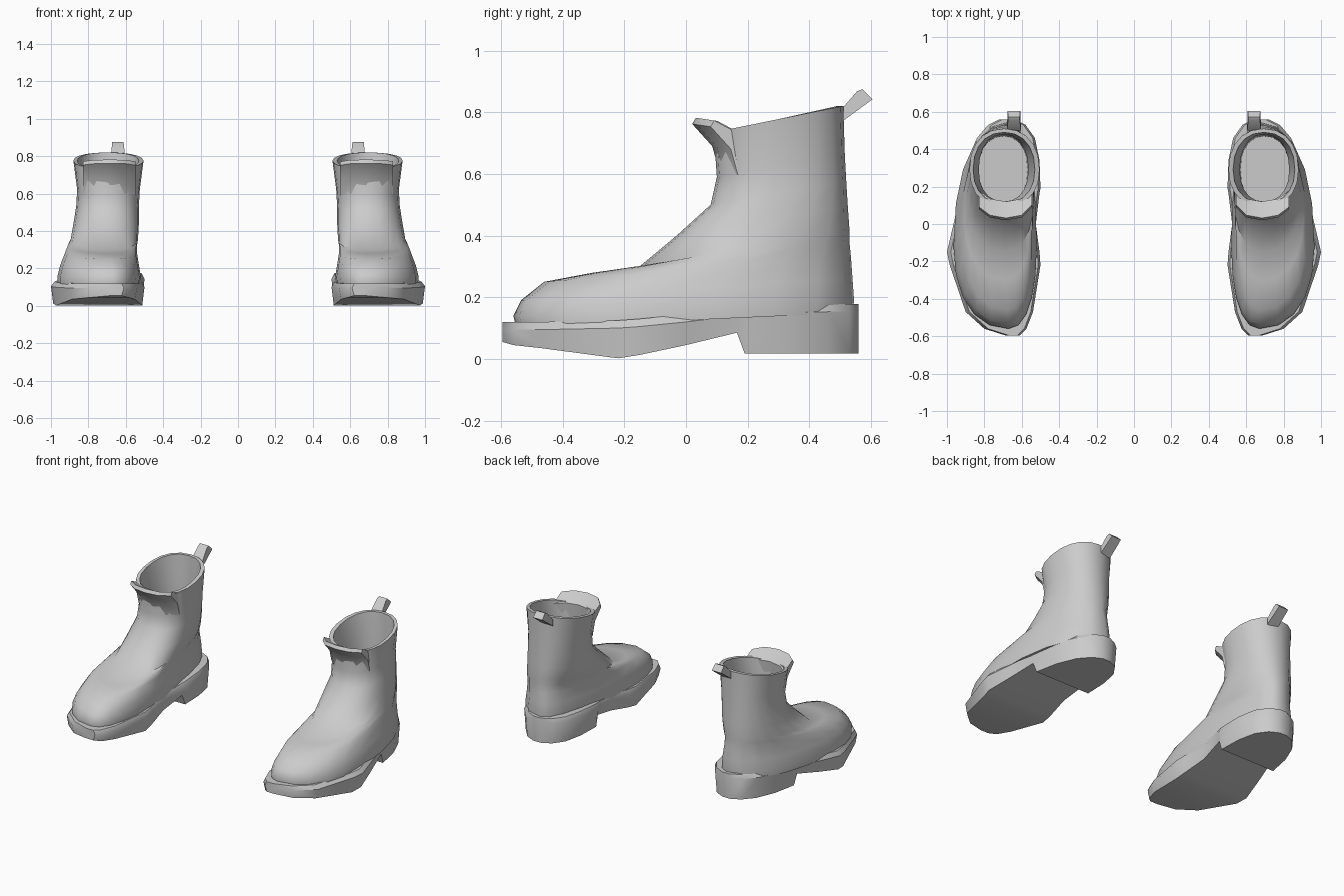
import bpy, bmesh, math

grey = bpy.data.materials.new("boot_grey")
grey.diffuse_color = (0.6, 0.6, 0.6, 1)


def loft(name, rings, angle=40):
    """Skin a list of equal closed rings, cap both ends and mirror to the other boot."""
    bm = bmesh.new()
    vs = [[bm.verts.new(p) for p in r] for r in rings]
    n = len(vs[0])
    for a, b in zip(vs, vs[1:]):
        for i in range(n):
            j = (i + 1) % n
            bm.faces.new((a[i], a[j], b[j], b[i]))
    bm.faces.new(vs[0][::-1])
    bm.faces.new(vs[-1])
    bmesh.ops.recalc_face_normals(bm, faces=bm.faces)
    me = bpy.data.meshes.new(name)
    bm.to_mesh(me)
    bm.free()
    me.materials.append(grey)
    ob = bpy.data.objects.new(name, me)
    bpy.context.collection.objects.link(ob)
    bpy.ops.object.select_all(action='DESELECT')
    ob.select_set(True)
    bpy.context.view_layer.objects.active = ob
    bpy.ops.object.shade_smooth_by_angle(angle=math.radians(angle))
    ob.modifiers.new("other_boot", 'MIRROR').use_mirror_merge = False
    return ob


def ring(yf, zf, yb, zb, x0, x1, xc, ym, e=1.0, n=20):
    """Tilted egg-shaped ring: front/back y and z, inner/outer x, centre, squareness e."""
    pts = []
    for i in range(n):
        t = 2 * math.pi * i / n
        c, s = math.cos(t), math.sin(t)
        u = math.copysign(abs(c) ** e, c)
        v = math.copysign(abs(s) ** e, s)
        x = xc + u * ((x1 - xc) if u > 0 else (xc - x0))
        y = ym + v * ((yb - ym) if v > 0 else (ym - yf))
        pts.append((x, y, zf + (zb - zf) * (y - yf) / (yb - yf)))
    return pts


# Leather upper: from welt over the toe and instep up the shaft, then down inside
loft("boot_upper", [
    ring(-0.55, 0.10, 0.54, 0.15, 0.525, 0.965, 0.67, -0.12, 0.9),
    ring(-0.56, 0.14, 0.545, 0.19, 0.52, 0.965, 0.67, -0.12, 0.9),
    ring(-0.535, 0.19, 0.54, 0.26, 0.53, 0.95, 0.67, -0.10, 0.9),
    ring(-0.46, 0.25, 0.535, 0.33, 0.54, 0.925, 0.68, -0.04, 0.9),
    ring(-0.30, 0.28, 0.53, 0.38, 0.54, 0.91, 0.69, 0.06, 0.9),
    ring(-0.15, 0.30, 0.53, 0.42, 0.535, 0.895, 0.69, 0.15, 0.9),
    ring(-0.03, 0.40, 0.525, 0.49, 0.53, 0.88, 0.69, 0.22, 0.9),
    ring(0.08, 0.50, 0.52, 0.57, 0.53, 0.865, 0.695, 0.28, 0.9),
    ring(0.10, 0.59, 0.515, 0.66, 0.525, 0.86, 0.695, 0.29, 0.9),
    ring(0.09, 0.735, 0.51, 0.82, 0.505, 0.88, 0.695, 0.29, 0.9),
    ring(0.11, 0.735, 0.49, 0.82, 0.53, 0.86, 0.695, 0.29, 0.9),
    ring(0.12, 0.55, 0.48, 0.60, 0.565, 0.83, 0.695, 0.29, 0.9),
    ring(0.10, 0.20, 0.47, 0.20, 0.57, 0.83, 0.695, 0.29, 0.9),
], 50)

# Sole and heel: stations of y, inner x, outer x, bottom z, top z
stations = [
    (-0.595, 0.61, 0.69, 0.055, 0.12), (-0.56, 0.575, 0.80, 0.045, 0.12),
    (-0.47, 0.54, 0.90, 0.035, 0.12), (-0.22, 0.50, 0.985, 0.002, 0.125),
    (-0.15, 0.505, 1.0, 0.013, 0.13), (0.00, 0.525, 0.965, 0.045, 0.145),
    (0.165, 0.505, 0.925, 0.085, 0.165), (0.19, 0.50, 0.92, 0.018, 0.168),
    (0.34, 0.505, 0.89, 0.018, 0.175), (0.46, 0.53, 0.84, 0.018, 0.178),
    (0.53, 0.58, 0.78, 0.018, 0.178), (0.56, 0.64, 0.72, 0.018, 0.178),
]
sole = []
for y, a, b, z0, z1 in stations:
    m = z1 - 0.025
    sole.append([(a + .012, y, z0), (a, y, m), (a + .012, y, z1),
                 (b - .02, y, z1), (b, y, m), (b - .012, y, z0)])
loft("sole_and_heel", sole, 35)

# Flared lip at the front of the collar
profile = [(0.11, 0.60), (0.085, 0.69), (0.02, 0.762), (0.032, 0.782), (0.12, 0.735)]
lip = []
for x, back in ((0.545, .07), (0.60, .015), (0.685, 0), (0.77, .015), (0.83, .06)):
    lip.append([(x, y + back, z - back * 0.15) for y, z in profile])
loft("collar_lip", lip, 35)

# Pull tab at the back of the collar
tab = [(0.50, 0.765), (0.50, 0.805), (0.555, 0.868), (0.572, 0.875), (0.605, 0.842)]
loft("pull_tab", [[(0.642 + s * (0.038 - 0.1 * max(0, z - 0.80)), y, z)
                   for y, z in tab] for s in (-1, 1)], 30)
